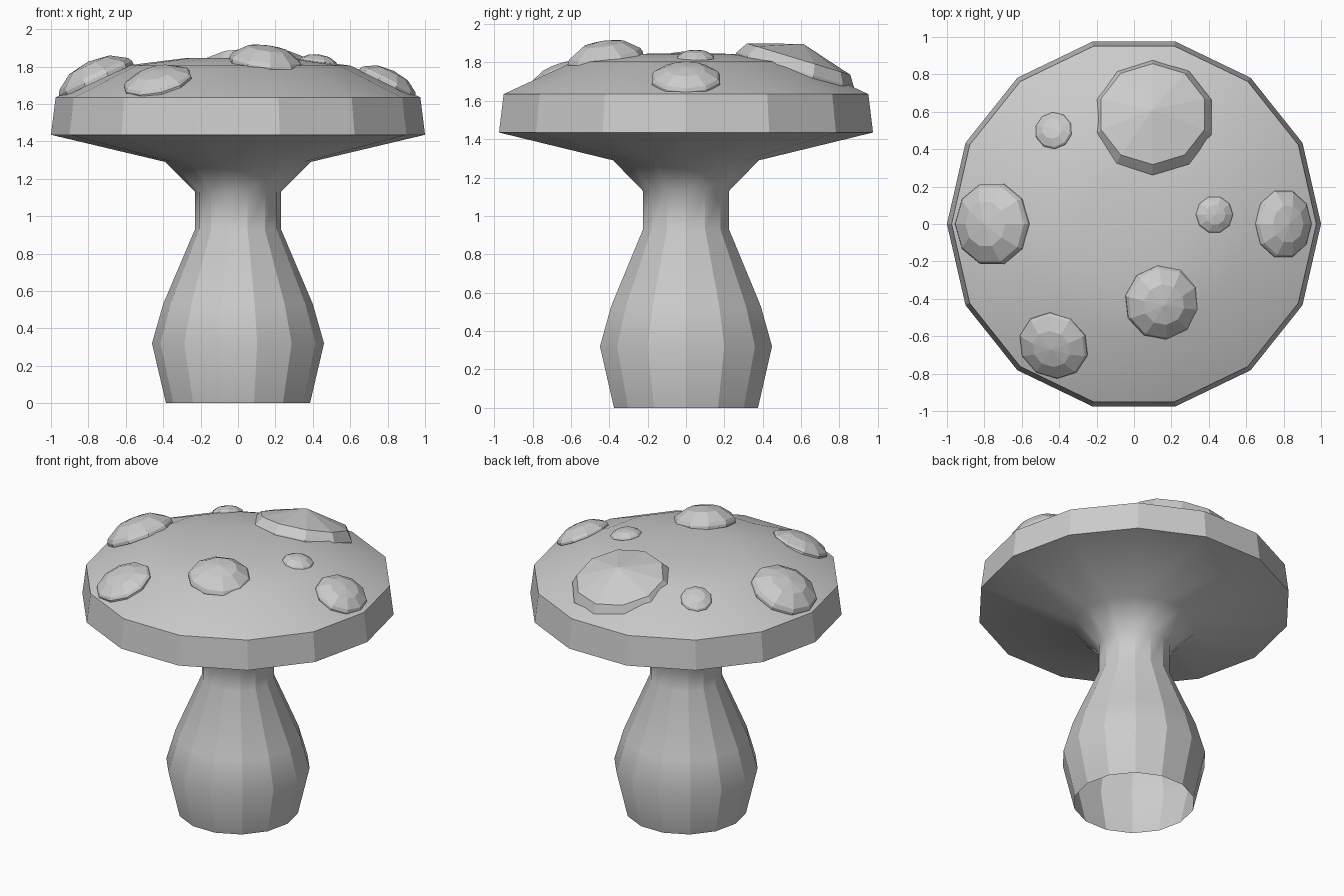
import bpy, bmesh, math
from mathutils import Vector, Matrix

cube = bpy.data.objects.get("Cube")
if cube:
    bpy.data.objects.remove(cube, do_unlink=True)

grey = bpy.data.materials.new("plain grey")
grey.use_nodes = True
grey.diffuse_color = (0.6, 0.6, 0.6, 1)
grey.node_tree.nodes["Principled BSDF"].inputs["Base Color"].default_value = (0.6, 0.6, 0.6, 1)


def lathe(name, profile, sides, frame=Matrix(), top=None, smooth=False, sharp=None):
    """Stack rings of (radius, height), with an optional closing apex height."""
    bm = bmesh.new()
    rings = []
    for r, z in profile:
        rings.append([bm.verts.new((r * math.cos(math.tau * i / sides),
                                    r * math.sin(math.tau * i / sides), z))
                      for i in range(sides)])
    for low, high in zip(rings, rings[1:]):
        for i in range(sides):
            j = (i + 1) % sides
            bm.faces.new((low[i], low[j], high[j], high[i]))
    if top is not None:
        apex = bm.verts.new((0, 0, top))
        for i in range(sides):
            bm.faces.new((rings[-1][i], rings[-1][(i + 1) % sides], apex))
    for face in bm.faces:
        face.smooth = smooth
    if sharp:
        for edge in bm.edges:
            edge.smooth = not sharp(edge)
    bm.transform(frame)
    mesh = bpy.data.meshes.new(name)
    bm.to_mesh(mesh)
    bm.free()
    mesh.materials.append(grey)
    obj = bpy.data.objects.new(name, mesh)
    bpy.context.collection.objects.link(obj)
    return obj


# Stem, open at the bottom, flaring into the underside of the cap
SIDES = 14
lathe("stem_and_underside",
      [(0.385, 0), (0.46, 0.32), (0.40, 0.53), (0.23, 0.93),
       (0.23, 1.13), (0.39, 1.29), (1.0, 1.435)],
      SIDES, smooth=True,
      sharp=lambda e: abs(e.verts[0].co.z - e.verts[1].co.z) > 0.01
      and max(v.co.z for v in e.verts) < 1.15)

# Faceted rim and smooth domed top
lathe("cap_rim", [(1.0, 1.435), (0.975, 1.635)], SIDES)
lathe("cap_top", [(0.975, 1.635), (0.6, 1.805), (0.28, 1.845)],
      SIDES, top=1.847, smooth=True)


# Raised spots: name, centre, facing direction, radius along slope and across, height
spots = [
    ("left_spot", (0.80, 0, 1.715), (0.44, 0, 0.9), 0.165, 0.185, 0.07),
    ("right_spot", (-0.76, 0, 1.735), (-0.42, 0, 0.9), 0.215, 0.225, 0.10),
    ("front_spot", (0.15, -0.42, 1.82), (0.14, -0.15, 1), 0.20, 0.20, 0.095),
    ("front_right_spot", (-0.43, -0.65, 1.72), (-0.22, -0.34, 0.91), 0.185, 0.19, 0.065),
    ("small_left_spot", (0.43, 0.05, 1.825), (0.14, 0, 1), 0.10, 0.10, 0.04),
    ("small_back_spot", (-0.43, 0.5, 1.775), (-0.26, 0.31, 0.91), 0.105, 0.10, 0.04),
    ("large_back_spot", (0.1, 0.57, 1.76), (0, 0.29, 0.957), 0.32, 0.33, 0.143),
]
for name, centre, facing, along, across, height in spots:
    normal = Vector(facing).normalized()
    side = Vector((0, 0, 1)).cross(normal).normalized()
    down = side.cross(normal)
    frame = Matrix((down * along, side * -across, normal * height)).transposed().to_4x4()
    if frame.determinant() < 0:
        frame = frame @ Matrix.Scale(-1, 4, (0, 1, 0))
    frame = Matrix.Translation(centre) @ frame
    if name.startswith("large"):
        rings = [(1, -0.15), (1, 0), (0.88, 0.42)]
    else:
        rings = [(1, -0.15), (1, 0.05), (0.94, 0.28), (0.55, 0.82)]
    lathe(name, rings, 10, frame, top=1)
